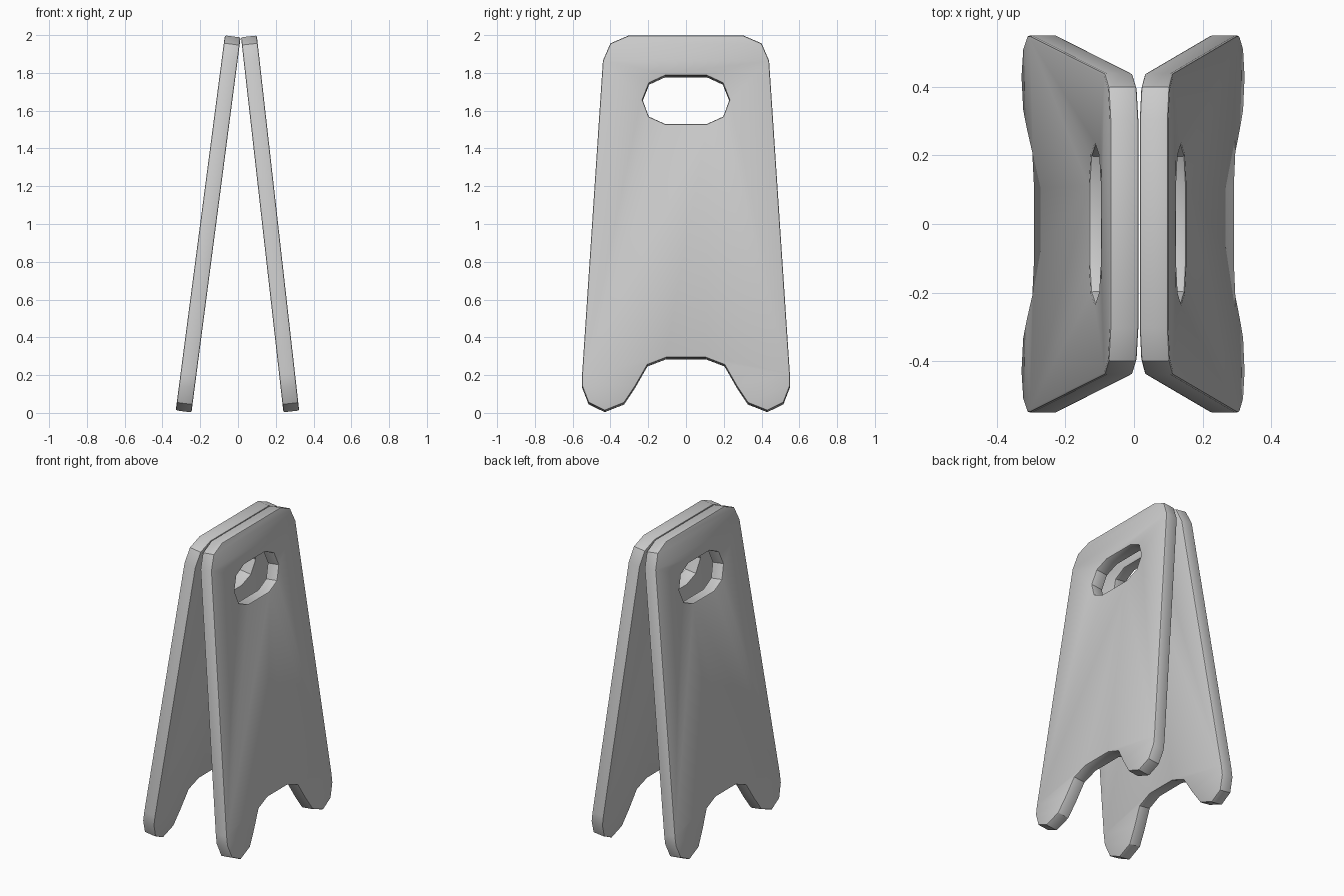
import bpy, bmesh, math
from mathutils import Matrix, Vector

if "Cube" in bpy.data.objects:
    bpy.data.objects.remove(bpy.data.objects["Cube"])

THICK, BEVEL = 0.084, 0.008

# half outlines (y, height), mirrored across y = 0
BOARD = [(0.304, 1.993), (0.40, 1.952), (0.44, 1.86), (0.55, 0.20), (0.55, 0.138),
         (0.516, 0.050), (0.43, 0.008), (0.327, 0.049), (0.267, 0.14),
         (0.204, 0.25), (0.105, 0.288)]
HANDLE = [(0.11, 1.781), (0.195, 1.742), (0.23, 1.653), (0.197, 1.564), (0.11, 1.525)]


def mirrored(half):
    return half + [(-y, z) for y, z in reversed(half)]


def panel(name, x_bottom, x_top):
    lean = Vector((x_top - x_bottom, 0, 2.0))
    stretch = lean.length / 2.0
    # outline with handle hole, given thickness and a small chamfer
    cu = bpy.data.curves.new(name, 'CURVE')
    cu.dimensions = '2D'
    cu.fill_mode = 'BOTH'
    cu.extrude = THICK / 2 - BEVEL
    cu.bevel_depth = BEVEL
    cu.bevel_resolution = 1
    cu.offset = -BEVEL
    for half in (BOARD, HANDLE):
        pts = mirrored(half)
        sp = cu.splines.new('POLY')
        sp.points.add(len(pts) - 1)
        for p, (y, z) in zip(sp.points, pts):
            p.co = (y, z * stretch, 0, 1)
        sp.use_cyclic_u = True
    ob = bpy.data.objects.new(name, cu)
    bpy.context.collection.objects.link(ob)
    bpy.ops.object.select_all(action='DESELECT')
    ob.select_set(True)
    bpy.context.view_layer.objects.active = ob
    bpy.ops.object.convert(target='MESH')
    ob = bpy.context.object
    ob.name = name

    # stand the board up and lean it
    across, up = Vector((0, 1, 0)), lean.normalized()
    rot = Matrix((across, up, across.cross(up))).transposed().to_4x4()
    bm = bmesh.new()
    bm.from_mesh(ob.data)
    bmesh.ops.remove_doubles(bm, verts=bm.verts, dist=0.0005)
    bmesh.ops.recalc_face_normals(bm, faces=bm.faces)
    bm.transform(Matrix.Translation((x_bottom, 0, 0)) @ rot)
    bm.to_mesh(ob.data)
    bm.free()
    bpy.ops.object.shade_smooth_by_angle(angle=math.radians(30))


# two boards leaning together at the top
panel("left_board", -0.289, -0.027)
panel("right_board", 0.283, 0.057)
